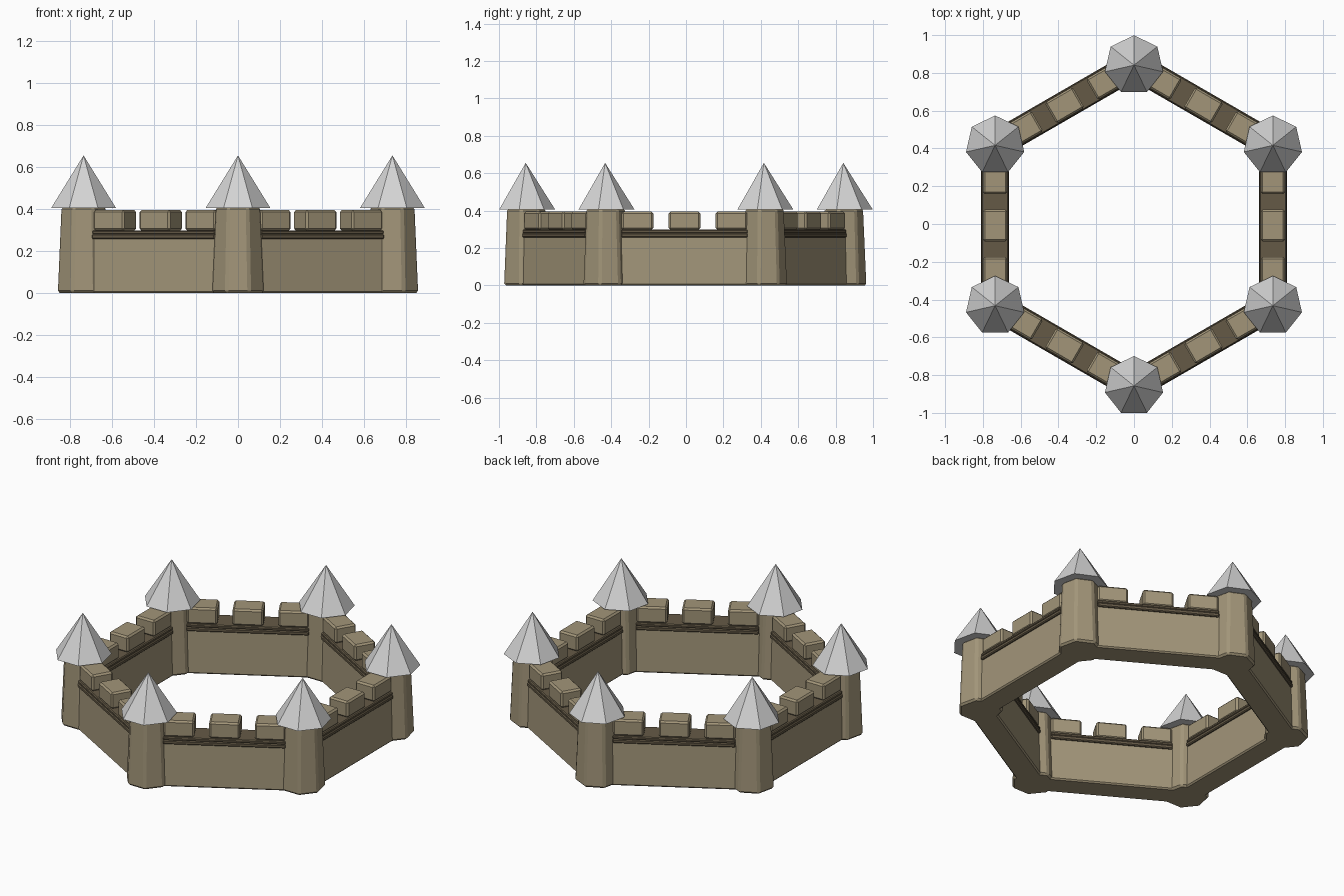
import bpy, bmesh, math
from mathutils import Matrix, Vector

if "Cube" in bpy.data.objects:
    bpy.data.objects.remove(bpy.data.objects["Cube"])

CY = -0.008      # ring centre in y
RING = 0.849     # ring radius to tower centres


def material(name, rgb):
    m = bpy.data.materials.new(name)
    m.diffuse_color = (*rgb, 1)
    m.use_nodes = True
    m.node_tree.nodes["Principled BSDF"].inputs["Base Color"].default_value = m.diffuse_color
    return m


STONE = material("warm_stone", (0.36, 0.30, 0.19))
TRIM = material("dark_brown_trim", (0.13, 0.102, 0.062))
ROOF = material("light_grey_roof", (0.66, 0.66, 0.66))


def finish(bm, name, mat, matrix, bevel=0.0):
    """Turn a bmesh into a placed, flat-shaded object with chamfered edges."""
    bmesh.ops.recalc_face_normals(bm, faces=bm.faces)
    if bevel:
        bmesh.ops.bevel(bm, geom=bm.edges[:], offset=bevel, segments=1,
                        profile=0.5, affect='EDGES')
    me = bpy.data.meshes.new(name)
    bm.to_mesh(me)
    bm.free()
    me.materials.append(mat)
    ob = bpy.data.objects.new(name, me)
    ob.matrix_world = matrix
    bpy.context.collection.objects.link(ob)
    return ob


def block(name, mat, matrix, x, half_len, half_w, z0, z1, top_w=None, bevel=0.0):
    """Box along local x; top_w gives a tapered upper width."""
    bm = bmesh.new()
    bmesh.ops.create_cube(bm, size=2)
    for v in bm.verts:
        top = v.co.z > 0
        w = top_w if (top and top_w) else half_w
        v.co = Vector((x + v.co.x * half_len, v.co.y * w, z1 if top else z0))
    finish(bm, name, mat, matrix, bevel)


def seven_sided(name, mat, matrix, r0, r1, z0, z1, bevel=0.0):
    """Seven-sided cone or tapered prism with one corner towards +y."""
    bm = bmesh.new()
    bmesh.ops.create_cone(bm, cap_ends=True, segments=7, radius1=r0, radius2=r1,
                          depth=z1 - z0)
    first = max(bm.verts, key=lambda v: v.co.xy.length).co
    turn = math.pi / 2 - math.atan2(first.y, first.x)
    bmesh.ops.rotate(bm, verts=bm.verts, cent=(0, 0, 0),
                     matrix=Matrix.Rotation(turn, 3, 'Z'))
    bmesh.ops.translate(bm, verts=bm.verts, vec=(0, 0, (z0 + z1) / 2))
    finish(bm, name, mat, matrix, bevel)


for i in range(6):
    # towers and pointed roofs on the hexagon corners
    a = math.radians(90 + 60 * i)
    spot = Matrix.Translation((RING * math.cos(a), CY + RING * math.sin(a), 0))
    seven_sided(f"tower_{i}", STONE, spot, 0.128, 0.110, 0.0, 0.41, 0.011)
    seven_sided(f"tower_roof_{i}", ROOF, spot, 0.158, 0.0, 0.405, 0.655)

    # wall section between neighbouring towers
    b = a + math.radians(30)
    d = RING * math.cos(math.radians(30))
    place = (Matrix.Translation((d * math.cos(b), CY + d * math.sin(b), 0))
             @ Matrix.Rotation(b + math.pi / 2, 4, 'Z'))
    block(f"wall_{i}", STONE, place, 0, 0.37, 0.072, 0.0, 0.27, 0.062, 0.008)
    block(f"wall_trim_{i}", TRIM, place, 0, 0.338, 0.074, 0.257, 0.28, bevel=0.005)
    block(f"wall_walk_{i}", TRIM, place, 0, 0.338, 0.071, 0.279, 0.298, bevel=0.005)
    # battlement blocks
    for k in (-1, 0, 1):
        block(f"battlement_{i}_{k + 1}", STONE, place, k * 0.252, 0.085, 0.064,
              0.297, 0.395, bevel=0.01)
